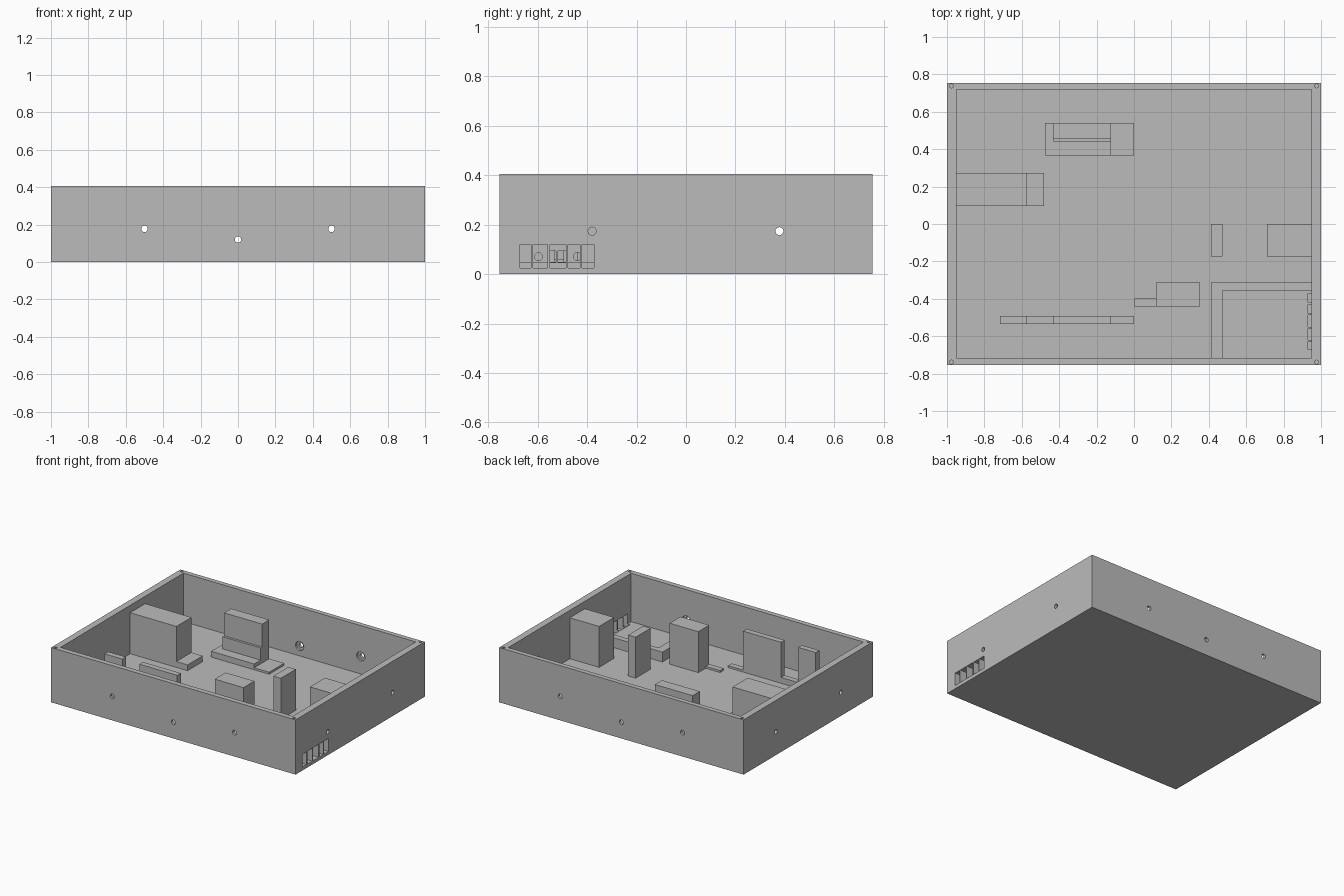
import bpy, math
from mathutils import Matrix

if "Cube" in bpy.data.objects:
    bpy.data.objects.remove(bpy.data.objects["Cube"])

grey = bpy.data.materials.new("plain grey")
grey.diffuse_color = (0.5, 0.5, 0.5, 1)
grey.use_nodes = True
grey.node_tree.nodes["Principled BSDF"].inputs["Base Color"].default_value = grey.diffuse_color
FLOOR, TOP = 0.047, 0.35          # floor level and height of the tall parts
LEDGE, PLATE = 0.09, 0.062        # heights of the low steps


def box(name, x0, x1, y0, y1, z0, z1):
    bpy.ops.mesh.primitive_cube_add(size=1)
    o = bpy.context.object
    o.name = name
    o.data.transform(Matrix.Translation(((x0 + x1) / 2, (y0 + y1) / 2, (z0 + z1) / 2))
                     @ Matrix.Diagonal((x1 - x0, y1 - y0, z1 - z0, 1)))
    o.data.materials.append(grey)
    return o


def rod(name, centre, radius, length, axis):
    bpy.ops.mesh.primitive_cylinder_add(vertices=32, radius=radius, depth=length)
    o = bpy.context.object
    o.name = name
    turn = {"x": Matrix.Rotation(math.pi / 2, 4, "Y"),
            "y": Matrix.Rotation(math.pi / 2, 4, "X"), "z": Matrix.Identity(4)}[axis]
    o.data.transform(Matrix.Translation(centre) @ turn)
    o.data.materials.append(grey)
    return o


def cut(target, cutters):
    for c in cutters:
        m = target.modifiers.new("cut", "BOOLEAN")
        m.operation, m.solver, m.object = "DIFFERENCE", "EXACT", c
        bpy.context.view_layer.objects.active = target
        bpy.ops.object.modifier_apply(modifier=m.name)
        bpy.data.objects.remove(c)


# Open tray with walls
tray = box("tray", -1, 1, -0.755, 0.755, 0, 0.405)
cut(tray, [box("cavity", -0.95, 0.95, -0.717, 0.72, FLOOR, 0.6)])

# Wall screw holes, wider on the inside
holes = []
for s in (-1, 1):
    for x, z in ((-0.5, 0.177), (0, 0.12), (0.5, 0.177)):
        holes.append(rod("hole", (x, s * 0.74, z), 0.017, 0.12, "y"))
        holes.append(rod("recess", (x, s * 0.717, z), 0.034, 0.036, "y"))
    for y in (-0.38, 0.378):
        holes.append(rod("hole", (s * 0.975, y, 0.174), 0.016, 0.12, "x"))
        holes.append(rod("recess", (s * 0.95, y, 0.174), 0.034, 0.04, "x"))
    # Lid screw holes in the corners
    for t in (-1, 1):
        holes.append(rod("corner_hole", (s * 0.976, t * 0.738, 0.405), 0.01, 0.2, "z"))
# Connector slots in the right wall
for y0, y1 in ((-0.672, -0.628), (-0.619, -0.56), (-0.551, -0.486),
               (-0.478, -0.43), (-0.421, -0.372)):
    holes.append(box("slot", 0.93, 1.1, y0, y1, 0.025, 0.121))
cut(tray, holes)

# Rear bracket: base, upright with a stepped front, thin end plate
box("rear_base", -0.475, -0.123, 0.365, 0.54, FLOOR, LEDGE)
box("rear_upright", -0.433, -0.123, 0.457, 0.54, LEDGE, TOP)
box("rear_step", -0.433, -0.123, 0.44, 0.457, LEDGE, 0.18)
box("rear_plate", -0.123, 0, 0.365, 0.54, FLOOR, PLATE)

# Left block with ledge
box("left_block", -0.95, -0.572, 0.097, 0.273, FLOOR, TOP)
box("left_ledge", -0.572, -0.48, 0.097, 0.273, FLOOR, LEDGE)

# Thin front rail: two uprights joined by low steps
for name, x0, x1, z in (("rail_left_upright", -0.716, -0.572, TOP),
                        ("rail_ledge", -0.572, -0.433, LEDGE),
                        ("rail_right_upright", -0.433, -0.123, TOP),
                        ("rail_plate", -0.123, 0, PLATE)):
    box(name, x0, x1, -0.535, -0.493, FLOOR, z)

# Centre block with thin plate
box("centre_block", 0.118, 0.353, -0.44, -0.313, FLOOR, TOP)
box("centre_plate", 0, 0.118, -0.44, -0.398, FLOOR, PLATE)

# Right post and block
box("right_post", 0.412, 0.473, -0.175, 0, FLOOR, TOP)
box("right_block", 0.711, 0.95, -0.175, 0, FLOOR, TOP)

# Low L-shaped board enclosure behind the slots
box("enclosure_back", 0.412, 0.95, -0.355, -0.313, FLOOR, 0.12)
side = box("enclosure_side", 0.412, 0.473, -0.717, -0.355, FLOOR, 0.12)
cut(side, [rod("hole", (0.44, y, 0.071), 0.016, 0.2, "x") for y in (-0.597, -0.44)]
    + [box("slot", 0.35, 0.55, y0, y1, 0.05, 0.093)
       for y0, y1 in ((-0.551, -0.526), (-0.518, -0.486))])
